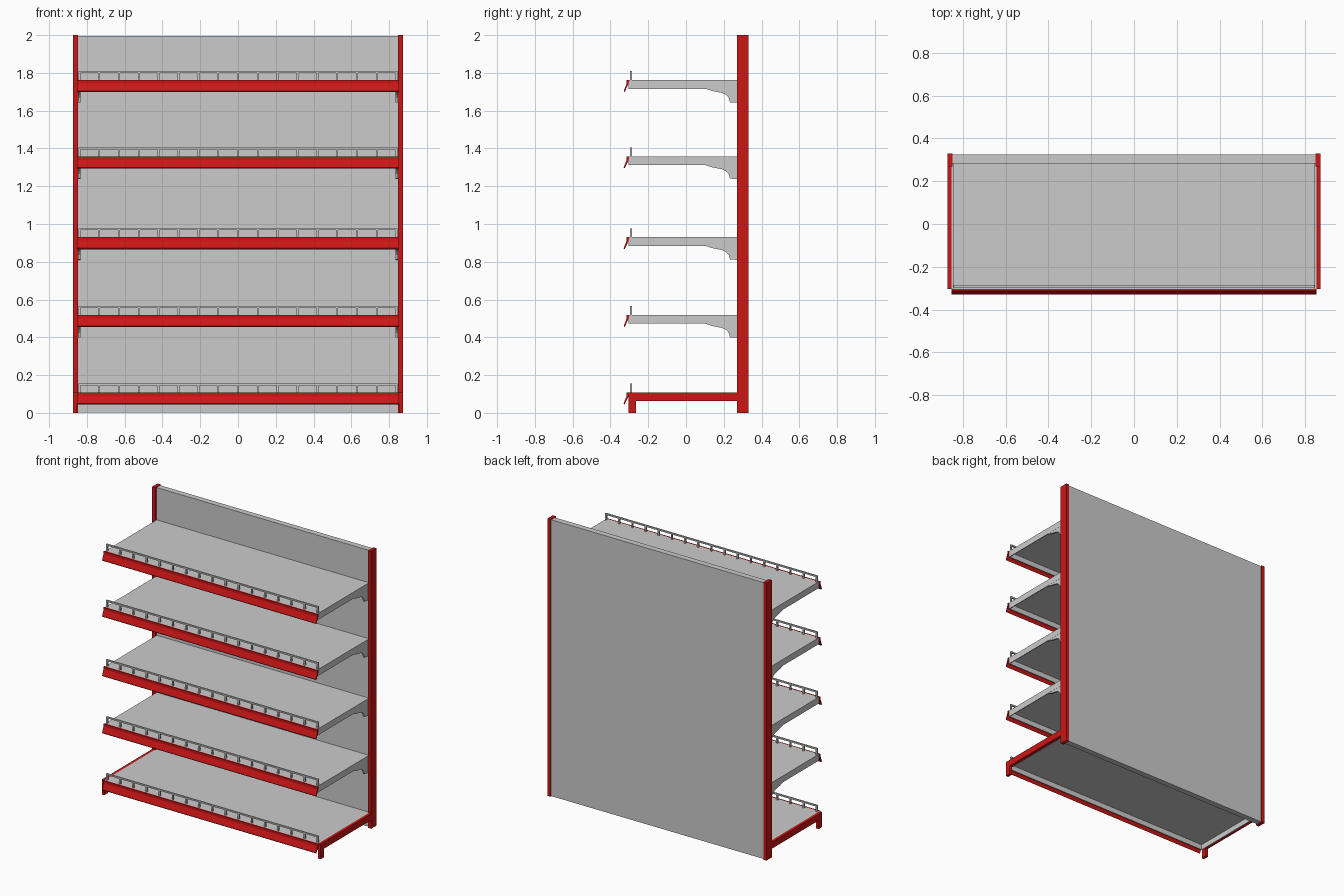
import bpy, bmesh
from mathutils import Vector

if "Cube" in bpy.data.objects:
    bpy.data.objects.remove(bpy.data.objects["Cube"])

red = bpy.data.materials.new("red_paint")
red.diffuse_color = (0.6, 0.008, 0.008, 1)
red.use_nodes = True
red.node_tree.nodes["Principled BSDF"].inputs["Base Color"].default_value = red.diffuse_color


def finish(name, bm, mat=None):
    bmesh.ops.recalc_face_normals(bm, faces=bm.faces)
    me = bpy.data.meshes.new(name)
    bm.to_mesh(me)
    bm.free()
    if mat:
        me.materials.append(mat)
    ob = bpy.data.objects.new(name, me)
    bpy.context.collection.objects.link(ob)
    return ob


def add_box(bm, x0, x1, y0, y1, z0, z1):
    vs = bmesh.ops.create_cube(bm, size=1)["verts"]
    for v in vs:
        v.co = Vector(((x0 + x1) / 2 + v.co.x * (x1 - x0),
                       (y0 + y1) / 2 + v.co.y * (y1 - y0),
                       (z0 + z1) / 2 + v.co.z * (z1 - z0)))


def box(name, *dims, mat=None):
    bm = bmesh.new()
    add_box(bm, *dims)
    return finish(name, bm, mat)


def extrude_yz(name, pts, x0, x1, mat=None):
    """Side profile (y, z) extruded along x."""
    bm = bmesh.new()
    f = bm.faces.new([bm.verts.new((x0, y, z)) for y, z in pts])
    new = bmesh.ops.extrude_face_region(bm, geom=[f])["geom"]
    for v in new:
        if isinstance(v, bmesh.types.BMVert):
            v.co.x = x1
    return finish(name, bm, mat)


def pan(name, w, y0, y1, z0, z1):
    """Shelf tray folded down at the edges and open underneath."""
    bm = bmesh.new()
    add_box(bm, -w, w, y0, y1, z0, z1)
    bm.normal_update()
    bottom = min(bm.faces, key=lambda f: f.calc_center_median().z)
    bmesh.ops.inset_region(bm, faces=[bottom], thickness=0.008)
    inner = bmesh.ops.extrude_face_region(bm, geom=[bottom])["geom"]
    bmesh.ops.delete(bm, geom=[bottom], context='FACES_ONLY') if bottom.is_valid else None
    for v in inner:
        if isinstance(v, bmesh.types.BMVert):
            v.co.z = z1 - 0.008
    return finish(name, bm)


# Back panel
box("back_panel", -0.85, 0.85, 0.283, 0.325, 0.003, 1.995)

# Uprights, base arms and feet
for side, s in (("left", -1), ("right", 1)):
    a, b = sorted((s * 0.848, s * 0.873))
    box(side + "_upright", a, b, 0.27, 0.33, 0, 2, mat=red)
    a, b = sorted((s * 0.853, s * 0.873))
    extrude_yz(side + "_base_arm",
               [(-0.305, 0), (-0.265, 0), (-0.265, 0.062), (0.272, 0.062),
                (0.272, 0.108), (-0.305, 0.108)], a, b, red)

# Profiles relative to the shelf top
strip = [(-0.303, 0), (-0.314, 0), (-0.314, -0.018), (-0.33, -0.058),
         (-0.325, -0.064), (-0.303, -0.018)]
bracket = [(0.10, -0.045), (0.135, -0.057), (0.19, -0.068), (0.212, -0.078),
           (0.226, -0.094), (0.233, -0.118), (0.275, -0.12), (0.275, -0.045)]

for i, top in enumerate((0.108, 0.518, 0.93, 1.358, 1.762)):
    n = f"_{i + 1}"
    pan("shelf" + n, 0.853 if i == 0 else 0.847, -0.305, 0.283, top - 0.046, top)
    extrude_yz("price_strip" + n, [(y, top + z) for y, z in strip], -0.853, 0.853, red)

    # Front guard rail with evenly spaced posts
    bm = bmesh.new()
    add_box(bm, -0.845, 0.845, -0.296, -0.285, top + 0.037, top + 0.047)
    for k in range(17):
        x = -0.84 + k * 0.105
        add_box(bm, x - 0.005, x + 0.005, -0.296, -0.285, top - 0.004, top + 0.038)
    finish("guard_rail" + n, bm)

    # Curved support brackets under the upper shelves
    if i:
        for side, s in (("left", -1), ("right", 1)):
            extrude_yz(side + "_bracket" + n, [(y, top + z) for y, z in bracket],
                       s * 0.834, s * 0.846)
